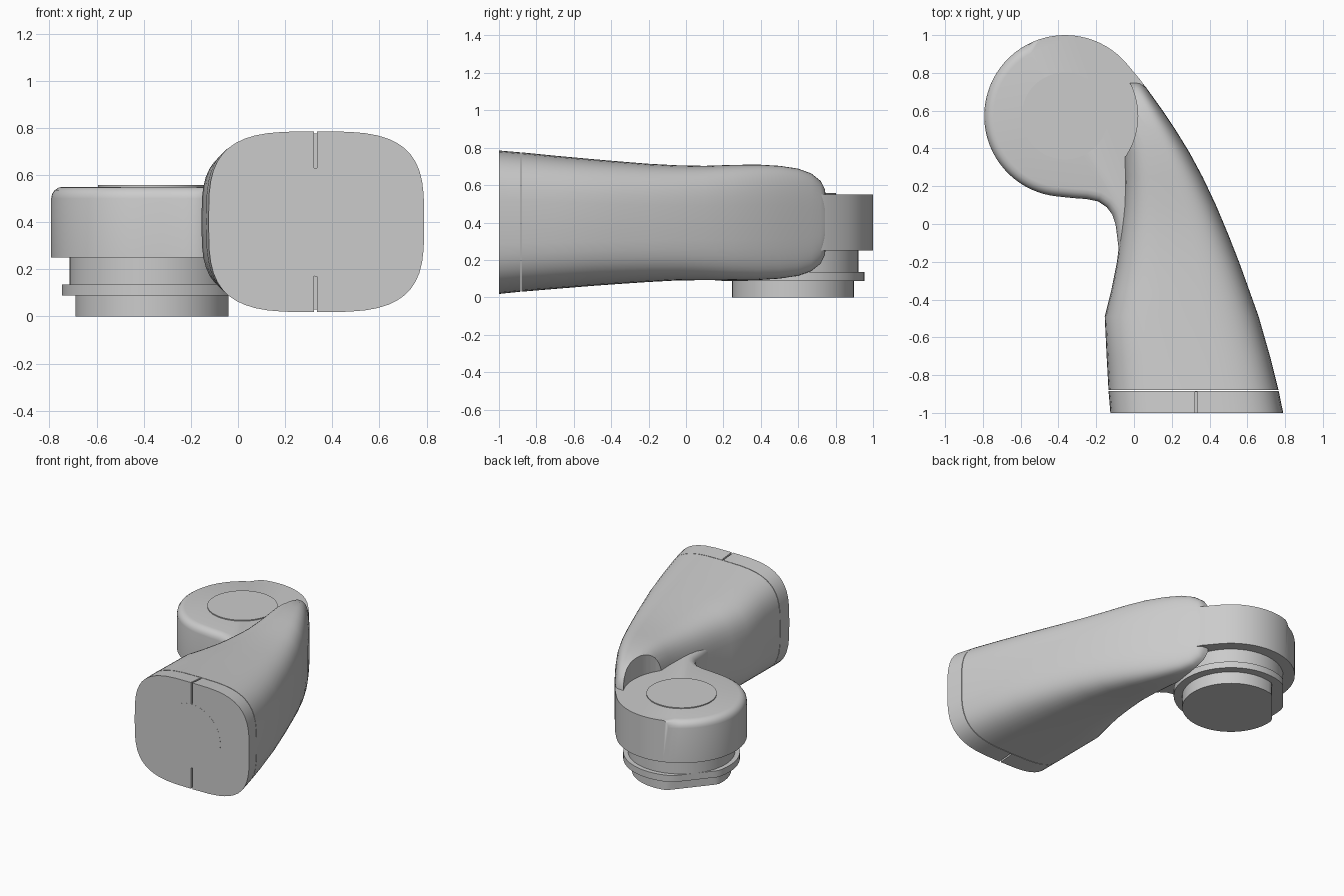
import bpy, bmesh, math
from mathutils import Vector

if "Cube" in bpy.data.objects:
    bpy.data.objects.remove(bpy.data.objects["Cube"])

HUB = Vector((-0.365, 0.572, 0))     # axis of the joint


def finish(name, bm, angle=32):
    bmesh.ops.recalc_face_normals(bm, faces=bm.faces)
    me = bpy.data.meshes.new(name)
    bm.to_mesh(me)
    bm.free()
    ob = bpy.data.objects.new(name, me)
    bpy.context.collection.objects.link(ob)
    smooth(ob, angle)
    return ob


def smooth(ob, angle=32):
    bpy.ops.object.select_all(action='DESELECT')
    ob.select_set(True)
    bpy.context.view_layer.objects.active = ob
    bpy.ops.object.shade_smooth_by_angle(angle=math.radians(angle))


def extrude_outline(pts, z0, z1):
    bm = bmesh.new()
    f = bm.faces.new([bm.verts.new((x, y, z0)) for x, y in pts])
    ext = bmesh.ops.extrude_face_region(bm, geom=[f])
    top = [v for v in ext['geom'] if isinstance(v, bmesh.types.BMVert)]
    bmesh.ops.translate(bm, verts=top, vec=(0, 0, z1 - z0))
    return bm


def circle(r, flat=None, n=64):
    # Circle about the hub axis, optionally clipped by a flat facing back-left
    nrm = Vector((-0.77, 0.64))
    pts = []
    for i in range(n):
        a = 2 * math.pi * i / n
        p = Vector((math.cos(a), math.sin(a))) * r
        if flat:
            p -= nrm * max(0, p.dot(nrm) - flat)
        pts.append((HUB.x + p.x, HUB.y + p.y))
    return pts


def section(xl, xr, zb, zt, n=3.4, steps=48):
    pts = []
    for i in range(steps):
        a = 2 * math.pi * i / steps
        c, s = math.cos(a), math.sin(a)
        pts.append(((xl + xr) / 2 + (xr - xl) / 2 * math.copysign(abs(c) ** (2 / n), c),
                    (zb + zt) / 2 + (zt - zb) / 2 * math.copysign(abs(s) ** (2 / n), s)))
    return pts


def loft(rows):
    bm = bmesh.new()
    rings = [[bm.verts.new((x, y, z)) for x, z in section(*r)] for y, *r in rows]
    n = len(rings[0])
    for a, b in zip(rings, rings[1:]):
        for i in range(n):
            bm.faces.new((a[i], a[(i + 1) % n], b[(i + 1) % n], b[i]))
    bm.faces.new(rings[0])
    bm.faces.new(rings[-1])
    return bm


def cut(ob, cutter):
    mod = ob.modifiers.new("cut", 'BOOLEAN')
    mod.operation, mod.object, mod.solver = 'DIFFERENCE', cutter, 'EXACT'
    bpy.context.view_layer.objects.active = ob
    bpy.ops.object.modifier_apply(modifier=mod.name)
    bpy.data.objects.remove(cutter)
    smooth(ob)


# Curved, tapering arm: y, left, right, bottom, top
rows = [
    (-0.88, -0.135, 0.765, 0.03, 0.775),
    (-0.70, -0.145, 0.72, 0.045, 0.757),
    (-0.49, -0.155, 0.66, 0.062, 0.738),
    (-0.35, -0.12, 0.61, 0.072, 0.726),
    (-0.20, -0.09, 0.556, 0.082, 0.714),
    (-0.05, -0.072, 0.497, 0.09, 0.706),
    (0.10, -0.055, 0.434, 0.092, 0.703),
    (0.25, -0.05, 0.363, 0.09, 0.708),
    (0.38, -0.055, 0.293, 0.092, 0.71),
    (0.50, -0.065, 0.219, 0.10, 0.703),
    (0.60, -0.075, 0.152, 0.115, 0.688),
    (0.67, -0.08, 0.102, 0.14, 0.662),
    (0.72, -0.085, 0.066, 0.18, 0.622),
    (0.742, -0.09, 0.048, 0.225, 0.58),
    (0.75, -0.09, 0.04, 0.28, 0.53),
]
arm = loft(rows)
arm = finish("arm_body", arm)
cut(arm, finish("clearance_cutter", extrude_outline(circle(0.385), -0.5, 1.5)))

# End cap with a hairline seam and two slots
cap = finish("end_cap", loft([(-1.0, -0.125, 0.79, 0.018, 0.785),
                              (-0.884, -0.135, 0.766, 0.03, 0.775)]))
for z0, z1 in ((0.0, 0.18), (0.63, 0.85)):
    bm = extrude_outline([(0.323, -1.1), (0.335, -1.1), (0.335, -0.89), (0.323, -0.89)], z0, z1)
    cut(cap, finish("slot_cutter", bm))

# Flush disc on the end face
bm = bmesh.new()
bmesh.ops.create_cone(bm, cap_ends=True, segments=48, radius1=0.23, radius2=0.23, depth=0.01)
for v in bm.verts:
    v.co = (0.33 + v.co.x, -0.998 + v.co.z * 0.5, 0.4 + v.co.y)
finish("end_disc", bm)

# Hub: round outline running tangent into the arm, with a filleted web in front
outline = []
for i in range(47):
    a = math.radians(40 + 225 * i / 46)
    outline.append((HUB.x + 0.428 * math.cos(a), HUB.y + 0.428 * math.sin(a)))
outline += [(-0.32, 0.137), (-0.25, 0.132), (-0.19, 0.12), (-0.145, 0.09), (-0.115, 0.05),
            (-0.098, 0.0), (-0.09, -0.06), (-0.08, -0.14), (0.1, -0.14), (0.12, 0.5),
            (0.09, 0.66), (0.04, 0.755)]
bm = extrude_outline(outline, 0.25, 0.55)
edges = []
for e in bm.edges:
    m = (e.verts[0].co + e.verts[1].co) / 2
    on_top = min(v.co.z for v in e.verts) > 0.5
    if on_top and m.x < -0.07 and (m.x < -0.54 or m.y < 0.5):
        edges.append(e)
bmesh.ops.bevel(bm, geom=edges, offset=0.05, segments=4, profile=0.5, affect='EDGES')
finish("joint_hub", bm)

# Hub top disc and the stepped mounting collar below
for name, r, flat, z0, z1 in (("hub_disc", 0.23, None, 0.54, 0.557),
                              ("collar_neck", 0.35, None, 0.13, 0.26),
                              ("collar_flange", 0.382, 0.35, 0.088, 0.135),
                              ("collar_base", 0.325, 0.275, 0.0, 0.09)):
    finish(name, extrude_outline(circle(r, flat), z0, z1))
